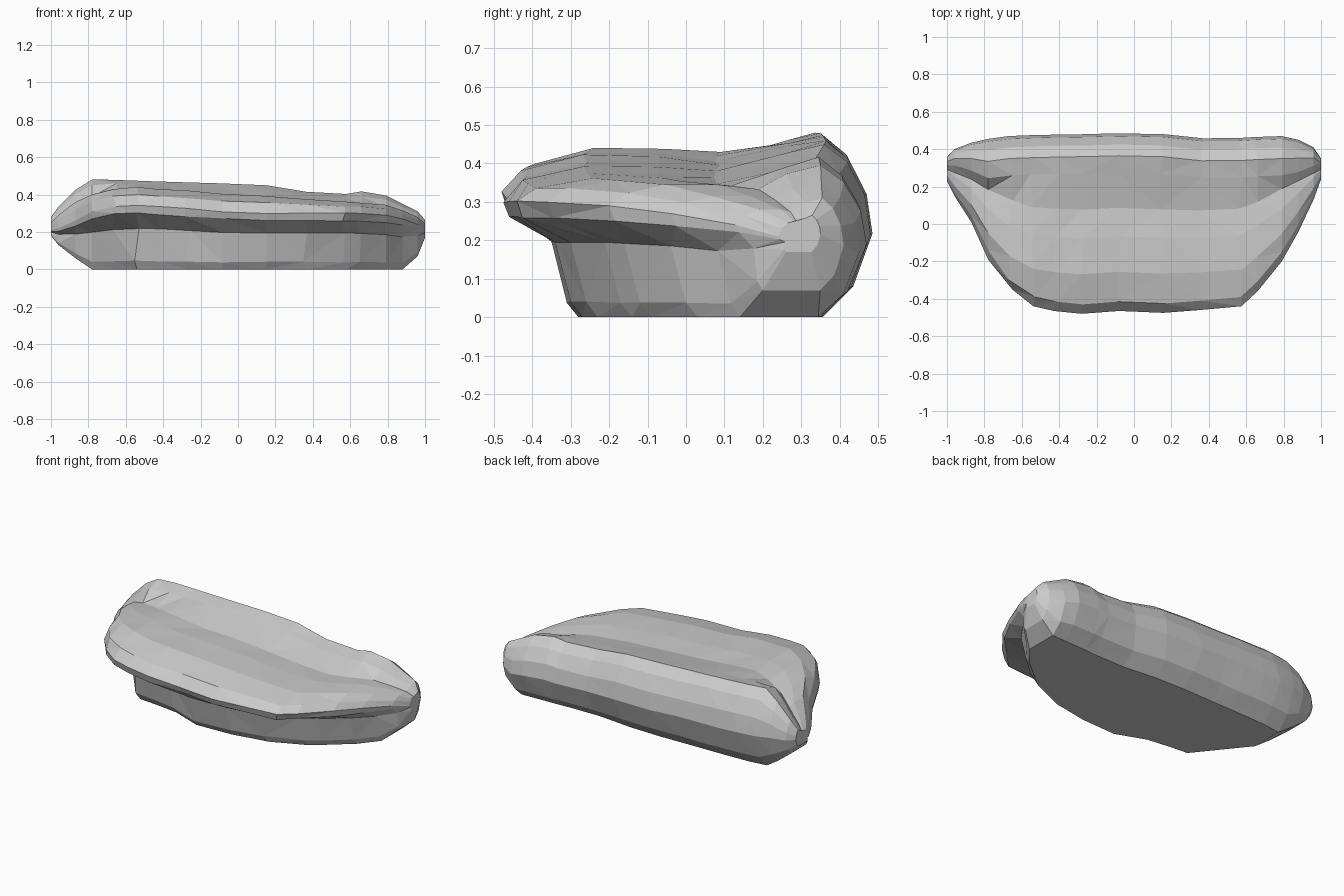
import bpy, bmesh, random

random.seed(4)

# Stations along x: x, lip y, foot front y, back y, lip z, slab z, ridge z, floor z
STATIONS = [
    (-1.00, 0.23, 0.25, 0.36, 0.21, 0.25, 0.28, 0.18),
    (-0.96, 0.15, 0.20, 0.40, 0.22, 0.29, 0.335, 0.13),
    (-0.87, 0.01, 0.15, 0.435, 0.26, 0.36, 0.425, 0.06),
    (-0.78, -0.19, 0.12, 0.455, 0.31, 0.40, 0.48, 0.0),
    (-0.66, -0.35, -0.02, 0.47, 0.335, 0.43, 0.48, 0.0),
    (-0.54, -0.44, -0.18, 0.475, 0.34, 0.44, 0.475, 0.0),
    (-0.42, -0.465, -0.19, 0.478, 0.335, 0.43, 0.472, 0.0),
    (-0.27, -0.48, -0.21, 0.48, 0.325, 0.42, 0.468, 0.0),
    (-0.08, -0.465, -0.28, 0.485, 0.31, 0.405, 0.457, 0.0),
    (0.15, -0.475, -0.27, 0.48, 0.30, 0.39, 0.452, 0.0),
    (0.36, -0.46, -0.23, 0.458, 0.30, 0.375, 0.417, 0.0),
    (0.57, -0.44, -0.14, 0.46, 0.30, 0.36, 0.405, 0.0),
    (0.65, -0.36, -0.09, 0.465, 0.30, 0.355, 0.415, 0.0),
    (0.79, -0.20, 0.03, 0.47, 0.29, 0.345, 0.395, 0.0),
    (0.88, -0.04, 0.14, 0.45, 0.27, 0.315, 0.35, 0.0),
    (0.96, 0.13, 0.20, 0.41, 0.24, 0.28, 0.31, 0.07),
    (1.00, 0.24, 0.26, 0.35, 0.21, 0.245, 0.265, 0.17),
]


def section(lip, foot, back, lip_z, slab, ridge, floor):
    """Closed y,z profile: foot, overhang, rounded lip, slab, valley, back roll."""
    w = back - lip
    s = min(1.0, w / 0.6)
    h = ridge - floor
    neck = max(foot - 0.07 * s, lip + 0.1 * s)
    return [
        (foot, floor),
        (foot - 0.03 * s, floor + 0.13 * (lip_z - floor)),
        (neck, floor + 0.64 * (lip_z - floor)),
        (lip + 0.015 * s, lip_z - 0.04 * s),
        (lip, lip_z),
        (lip + 0.05 * s, lip_z + 0.6 * (slab - lip_z)),
        (lip + 0.22 * w, slab),
        (lip + 0.42 * w, slab),
        (lip + (0.44 + 0.14 * s) * w, slab - 0.012 * s),
        (back - 0.21 * s, ridge - 0.25 * (ridge - slab) - 0.01 * s),
        (back - 0.12 * s, ridge),
        (back - 0.06 * s, ridge - 0.11 * h),
        (back - 0.015 * s, floor + 0.7 * h),
        (back, floor + 0.48 * h),
        (back - 0.05 * s, floor + 0.17 * h),
        (back - 0.13 * s, floor),
    ]


# Rock: skin the profiles, with a slight natural unevenness
bm = bmesh.new()
rings = []
for i, (x, *values) in enumerate(STATIONS):
    ring = []
    inner = 3 < i < len(STATIONS) - 4
    for y, z in section(*values):
        dx = random.uniform(-0.015, 0.015) if inner else 0
        dz = random.uniform(-0.003, 0.003) if inner and z > 0.02 else 0
        ring.append(bm.verts.new((x + dx, y, z + dz)))
    rings.append(ring)
for a, b in zip(rings, rings[1:]):
    for i in range(len(a)):
        j = (i + 1) % len(a)
        bm.faces.new((a[i], a[j], b[j], b[i]))
bm.faces.new(rings[0])
bm.faces.new(reversed(rings[-1]))
bmesh.ops.triangulate(bm, faces=bm.faces[:])
bmesh.ops.recalc_face_normals(bm, faces=bm.faces[:])
mesh = bpy.data.meshes.new("rock")
bm.to_mesh(mesh)
bm.free()
rock = bpy.data.objects.new("rock", mesh)
bpy.context.collection.objects.link(rock)
